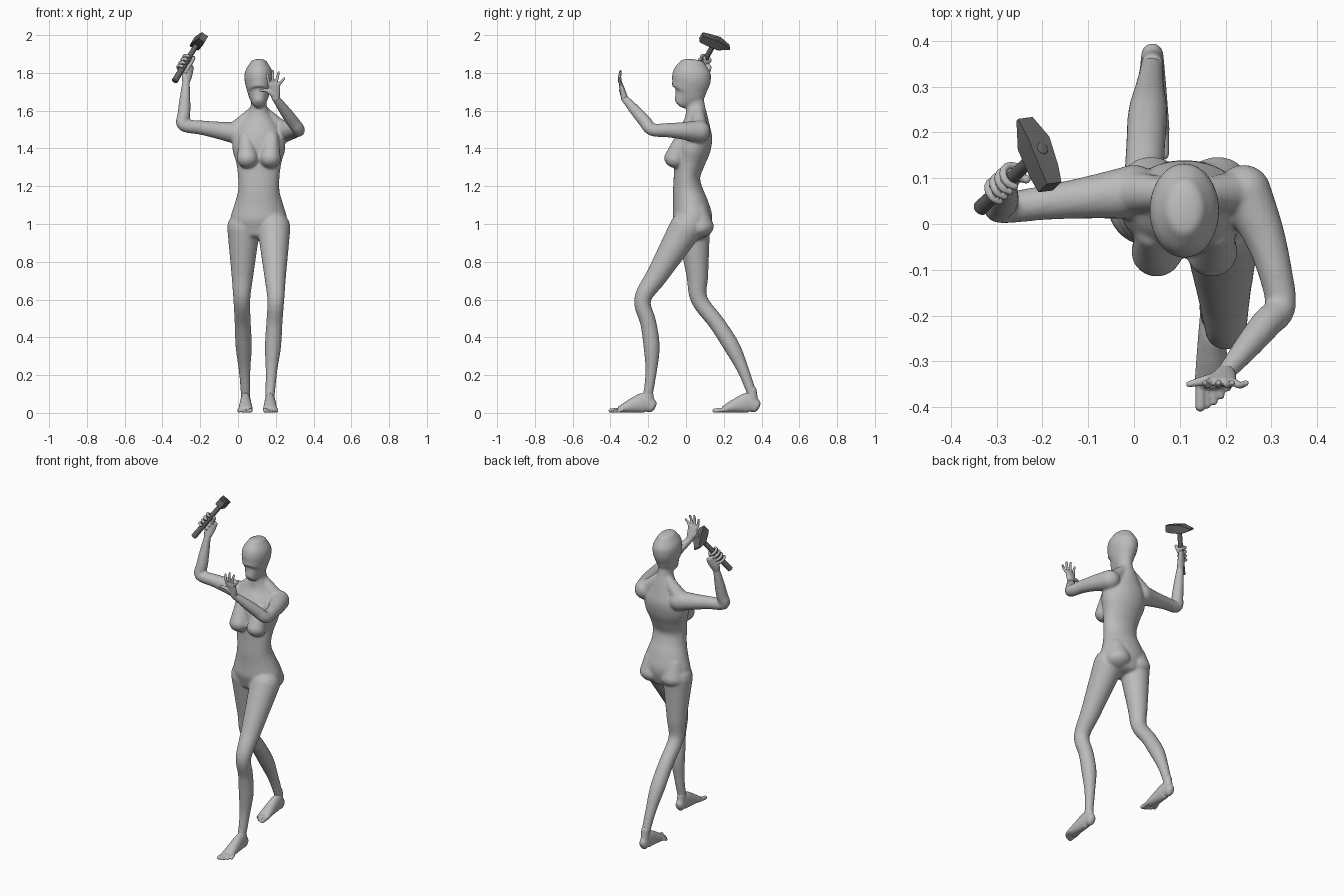
import bpy, bmesh, math
from mathutils import Vector

if "Cube" in bpy.data.objects:
    bpy.data.objects.remove(bpy.data.objects["Cube"])

X, Y, Z = Vector((1, 0, 0)), Vector((0, 1, 0)), Vector((0, 0, 1))
CENTRE = .11  # centre line of the torso


def point(x, y, z):
    return Vector((x, y, z))


def make_material(name, value):
    material = bpy.data.materials.new(name)
    material.use_nodes = True
    colour = (value, value, value, 1)
    material.diffuse_color = colour
    material.node_tree.nodes["Principled BSDF"].inputs["Base Color"].default_value = colour
    return material


def resample(stations, steps):
    """Catmull-Rom curve through stations of any dimension."""
    last = len(stations) - 1
    curve = []
    for i in range(last):
        start, end = stations[i], stations[i + 1]
        slope_in = (end - stations[max(i - 1, 0)]) / 2
        slope_out = (stations[min(i + 2, last)] - start) / 2
        for k in range(steps):
            t = k / steps
            ease = t * t * (3 - 2 * t)
            curve.append(start.lerp(end, ease) + slope_in * (t * (1 - t) * (1 - t))
                         - slope_out * (t * t * (1 - t)))
    return curve + [stations[last]]


def tube(bm, stations, ref=X, sides=20, steps=5, cap=1):
    """Loft ellipses given as (centre, radius along ref, optional other radius)."""
    curve = resample([Vector((*s[0], s[1], s[-1])) for s in stations], steps)
    centres = [Vector(c[:3]) for c in curve]
    rows = []
    for i, (centre, c) in enumerate(zip(centres, curve)):
        ahead = centres[min(i + 1, len(centres) - 1)]
        behind = centres[max(i - 1, 0)]
        rows.append((centre, (ahead - behind).normalized(), c[3], c[4]))

    def dome(row, sign):
        centre, along, a, b = row
        reach = sign * cap * min(a, b)
        angles = [k * math.pi / 9 for k in range(1, 5)]
        return [(centre + along * reach * math.sin(w), along, a * math.cos(w), b * math.cos(w))
                for w in angles]

    if cap:
        rows = dome(rows[0], -1)[::-1] + rows + dome(rows[-1], 1)
    rings = []
    for centre, along, a, b in rows:
        u = (ref - along * ref.dot(along)).normalized()
        v = along.cross(u)
        turns = [math.tau * (j + .5) / sides for j in range(sides)]
        rings.append([bm.verts.new(centre + u * a * math.cos(w) + v * b * math.sin(w))
                      for w in turns])
    for ring, following in zip(rings, rings[1:]):
        for j in range(sides):
            k = (j + 1) % sides
            bm.faces.new((ring[j], ring[k], following[k], following[j]))
    bm.faces.new(rings[0])
    bm.faces.new(rings[-1])


def column(bm, bottom, step, profile):
    """Upright form from evenly spaced rows of front, back and half width."""
    stations = [(point(CENTRE, (front + back) / 2, bottom + step * i), half, (back - front) / 2)
                for i, (front, back, half) in enumerate(profile)]
    tube(bm, stations, sides=32, cap=.4)


def limb(bm, root, joint, end, upper, lower, upper_bow, lower_bow, ref):
    """Two-segment limb; radii are evenly spaced and each segment may bow."""
    stations = []
    for i, radius in enumerate(upper):
        t = i / (len(upper) - 1)
        stations.append((root.lerp(joint, t) + upper_bow * math.sin(math.pi * t), radius))
    for i, radius in enumerate(lower):
        t = (i + 1) / len(lower)
        stations.append((joint.lerp(end, t) + lower_bow * math.sin(math.pi * t), radius))
    tube(bm, stations, ref)


def finish(bm, name, material, voxel=0, softening=0):
    """Make the object, fusing overlapping forms into one skin if voxel is set."""
    bmesh.ops.recalc_face_normals(bm, faces=bm.faces)
    mesh = bpy.data.meshes.new(name)
    bm.to_mesh(mesh)
    bm.free()
    part = bpy.data.objects.new(name, mesh)
    bpy.context.collection.objects.link(part)
    if voxel:
        fuse = part.modifiers.new("fuse", 'REMESH')
        fuse.mode, fuse.voxel_size = 'VOXEL', voxel
        soften = part.modifiers.new("soften", 'SMOOTH')
        soften.iterations = softening
        depsgraph = bpy.context.evaluated_depsgraph_get()
        fused = bpy.data.meshes.new_from_object(part.evaluated_get(depsgraph))
        part.modifiers.clear()
        part.data = fused
    part.data.materials.clear()
    part.data.materials.append(material)
    bpy.ops.object.select_all(action='DESELECT')
    part.select_set(True)
    bpy.context.view_layer.objects.active = part
    bpy.ops.object.shade_smooth_by_angle(angle=math.radians(60 if voxel else 35))


skin = make_material("mannequin grey", .5)
steel = make_material("hammer dark grey", .13)

# Joints of the pose
right_hip, right_knee, right_ankle = point(.03, .04, .98), point(.02, .07, .6), point(.04, .35, .1)
left_hip, left_knee, left_ankle = point(.19, 0, .98), point(.2, -.23, .6), point(.17, -.2, .1)
right_shoulder, right_elbow = point(0, .07, 1.48), point(-.29, .035, 1.525)
left_shoulder, left_elbow = point(.24, .07, 1.49), point(.32, -.18, 1.5)
right_wrist, left_wrist = point(-.275, .085, 1.75), point(.2, -.325, 1.665)

# Torso with neck, then head
body = bmesh.new()
column(body, .95, .075, [
    (-.05, .12, .13), (-.07, .14, .15), (-.07, .12, .13), (-.07, .09, .11),
    (-.065, .075, .11), (-.065, .1, .12), (-.065, .13, .14), (-.05, .14, .13),
    (-.01, .12, .08), (0, .1, .043), (-.01, .09, .043)])
column(body, 1.64, .043, [
    (-.07, 0, .03), (-.076, .09, .054), (-.076, .115, .068),
    (-.075, .132, .076), (-.066, .128, .071), (-.03, .1, .045)])

# Breasts, buttocks and shoulder slopes, mirrored about the centre line
for s in (-1, 1):
    def beside(offset, y, z):
        return point(CENTRE + s * offset, y, z)
    tube(body, [(beside(.07, -.02, 1.46), .035), (beside(.06, -.06, 1.345), .057)], cap=.85)
    tube(body, [(beside(.07, .055, 1.07), .06), (beside(.073, .073, .98), .076)], cap=.7)
    tube(body, [(beside(.02, .065, 1.6), .03), (beside(.125, .07, 1.49), .05)], ref=Y)

# Legs and arms
thigh, calf = (.088, .073, .058, .045), (.043, .043, .031, .025)
upper_arm, forearm = (.06, .047, .038, .034), (.034, .031, .026, .02)
no_bow = Vector()
limb(body, right_hip, right_knee, right_ankle, thigh, calf, no_bow, Y * .033, X)
limb(body, left_hip, left_knee, left_ankle, thigh, calf, no_bow, Y * .033, X)
limb(body, right_shoulder, right_elbow, right_wrist, upper_arm, forearm, no_bow, no_bow, Y)
limb(body, left_shoulder, left_elbow, left_wrist, upper_arm, forearm, X * .015, no_bow, Z)
finish(body, "body", skin, voxel=.007, softening=7)

# Feet, built forward from the ankle, with the big toe on the inner side
for name, ankle, s in (("left_foot", left_ankle, 1), ("right_foot", right_ankle, -1)):
    foot = bmesh.new()
    ground = point(ankle.x, ankle.y, 0)
    tube(foot, [(ankle + Z * .02, .024), (ankle - Z * .04, .025, .033)])
    sole = [(.02, .035, .024), (-.02, .053, .028), (-.08, .04, .033), (-.145, .02, .038)]
    tube(foot, [(ground + point(0, y, height), width, height) for y, height, width in sole], cap=.8)
    for i in range(5):
        radius = .008 if i else .012
        root = ground + point(s * (.015 * i - .025), -.135, .018)
        tip = point(root.x, ankle.y - .198 + .0025 * i * i, radius)
        tube(foot, [(root, radius), (tip, radius)], sides=10)
    finish(foot, name, skin, voxel=.0035, softening=3)

# Open left hand with fanned fingers
hand = bmesh.new()
knuckles = point(.19, -.345, 1.74)
tube(hand, [(left_wrist, .021, .019), (left_wrist.lerp(knuckles, .4), .028, .016),
            (knuckles, .034, .011)])
for i in range(4):
    root = knuckles + X * (.018 * i - .026)
    tip = point(.155 + .03 * i, -.347, 1.81 - .012 * (i - 1.2) ** 2)
    tube(hand, [(root, .009), (root.lerp(tip, .5) - Y * .006, .008), (tip, .0065)], sides=10)
thumb_root, thumb_tip = left_wrist + point(-.015, -.01, .02), point(.12, -.35, 1.707)
tube(hand, [(thumb_root, .014), (thumb_root.lerp(thumb_tip, .5) + Z * .01, .011),
            (thumb_tip, .007)], ref=Z, sides=10)
finish(hand, "left_hand", skin, voxel=.0035, softening=2)

# Directions of the hammer: along the grip, along the head, and across
butt, top = point(-.335, .035, 1.757), point(-.205, .16, 1.972)
grip = (top - butt).normalized()
across = grip.cross(point(-.05, .15, -.045)).normalized()
striking = across.cross(grip)

# Right hand with fingers curled around the grip
hand = bmesh.new()
tube(hand, [(right_wrist, .02, .018), (point(-.27, .1, 1.79), .03, .018),
            (point(-.258, .116, 1.835), .03, .014)], ref=grip)
palm_side = grip.cross(point(-.8, .6, 0)).cross(grip).normalized()
if palm_side.y < 0:
    palm_side.negate()
palm_side = (point(.6, .8, 0) - grip * grip.dot(point(.6, .8, 0))).normalized()
curl_side = grip.cross(palm_side)


def around_grip(fraction, angle):
    curl = palm_side * math.cos(angle) + curl_side * math.sin(angle)
    return butt.lerp(top, fraction) + curl * .026


for i in range(4):
    tube(hand, [(around_grip(.3 + .085 * i, .6 * k - .5), .0085) for k in range(8)],
         ref=grip, sides=10)
tube(hand, [(around_grip(.4 + .1 * k, -.7 * k), .01) for k in range(3)], ref=Y, sides=10)
finish(hand, "right_hand", skin, voxel=.0035, softening=2)

# Hammer handle, its end showing through the head
handle = bmesh.new()
tube(handle, [(butt, .017), (butt.lerp(top, .5), .0145), (top + grip * .012, .0135)], cap=.25)
finish(handle, "hammer_handle", steel)

# Hammer head: square face, thick cheek, tapering to a flat peen
head = bmesh.new()
centre = top - grip * .013
taper = [(-.083, .027, .029), (-.045, .034, .034), (.025, .039, .036), (.085, .027, .006)]
tube(head, [(centre + striking * reach, wide, deep) for reach, wide, deep in taper],
     ref=across, sides=4, steps=1, cap=0)
finish(head, "hammer_head", steel)
